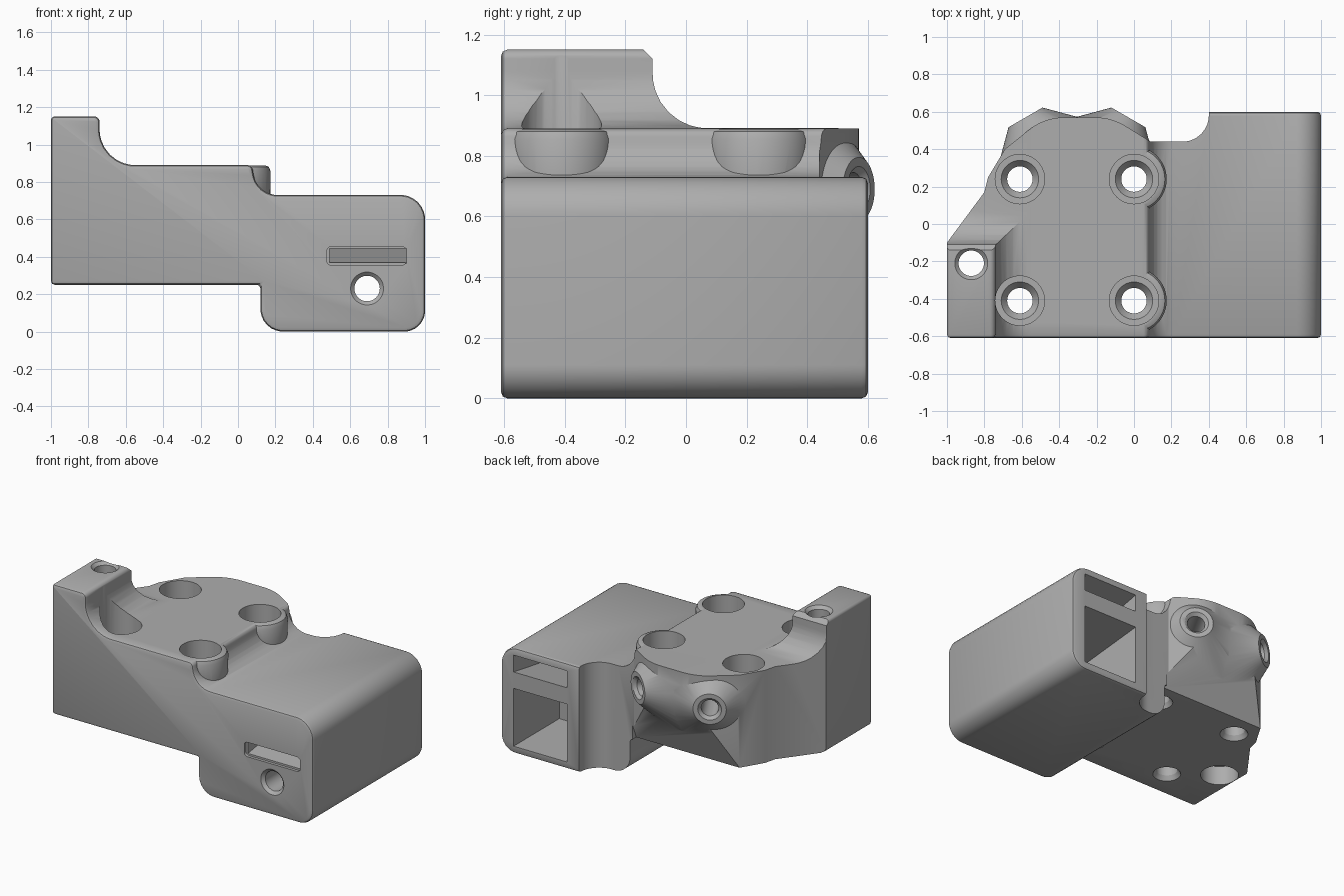
import bpy, bmesh, math
from mathutils import Vector, Matrix

if "Cube" in bpy.data.objects:
    bpy.data.objects.remove(bpy.data.objects["Cube"])


def rounded(corners, steps=8):
    """Polygon from (a, b) or (a, b, radius) corners, with arcs at radii."""
    pts = []
    for i, corner in enumerate(corners):
        p = Vector(corner[:2])
        if len(corner) < 3:
            pts.append(p)
            continue
        before, after = corners[i - 1], corners[(i + 1) % len(corners)]
        d1 = (Vector(before[:2]) - p).normalized()
        d2 = (Vector(after[:2]) - p).normalized()
        r, half = corner[2], d1.angle(d2) / 2
        centre = p + (d1 + d2).normalized() * r / math.sin(half)
        t = r / math.tan(half)
        a, b = p + d1 * t - centre, p + d2 * t - centre
        for k in range(steps + 1):
            pts.append(centre + a.lerp(b, k / steps).normalized() * r)
    return pts


def make(name, bm):
    bmesh.ops.recalc_face_normals(bm, faces=bm.faces)
    mesh = bpy.data.meshes.new(name)
    bm.to_mesh(mesh)
    bm.free()
    obj = bpy.data.objects.new(name, mesh)
    bpy.context.collection.objects.link(obj)
    return obj


def prism(name, corners, axis, lo, hi):
    """Extrude a polygon along the x, y or z axis."""
    place = {"x": lambda p, h: (h, p[0], p[1]),
             "y": lambda p, h: (p[0], h, p[1]),
             "z": lambda p, h: (p[0], p[1], h)}[axis]
    bm = bmesh.new()
    pts = rounded(corners)
    rings = [[bm.verts.new(place(p, h)) for p in pts] for h in (lo, hi)]
    for ring in rings:
        bm.faces.new(ring)
    for i in range(len(pts)):
        bm.faces.new((rings[0][i - 1], rings[0][i], rings[1][i], rings[1][i - 1]))
    return make(name, bm)


def lathe(name, profile, matrix, sides=48):
    """Turn (radius, height) points into a closed solid."""
    bm = bmesh.new()
    rings = [[bm.verts.new(matrix @ Vector((r * math.cos(math.tau * k / sides),
                                            r * math.sin(math.tau * k / sides), h)))
              for k in range(sides)] for r, h in profile]
    bm.faces.new(rings[0])
    bm.faces.new(rings[-1])
    for low, high in zip(rings, rings[1:]):
        for k in range(sides):
            bm.faces.new((low[k - 1], low[k], high[k], high[k - 1]))
    return make(name, bm)


def bake(obj):
    graph = bpy.context.evaluated_depsgraph_get()
    mesh = bpy.data.meshes.new_from_object(obj.evaluated_get(graph))
    obj.modifiers.clear()
    obj.data = mesh


def combine(obj, tool, operation):
    mod = obj.modifiers.new("combine", "BOOLEAN")
    mod.operation, mod.solver, mod.object = operation, "EXACT", tool
    bake(obj)
    bpy.data.objects.remove(tool)


def at(x, y, z=0):
    return Matrix.Translation((x, y, z))


TOP = 0.89

# Stepped side-to-side profile with chamfered front and back rims
body = prism("bracket_body", [
    (-1, 0.25), (0.12, 0.25), (0.12, 0, 0.12), (1, 0, 0.11), (1, 0.73, 0.13),
    (0.1, 0.73, 0.13), (0.075, TOP, 0.03), (-0.74, TOP, 0.19),
    (-0.74, 1.15, 0.03), (-1, 1.15, 0.02)], "y", -0.61, 0.6)
bevel = body.modifiers.new("rim", "BEVEL")
bevel.width, bevel.segments = 0.02, 2
bevel.limit_method, bevel.angle_limit = "ANGLE", 0.6
bevel.use_clamp_overlap = False
bake(body)

# Plan outline
combine(body, prism("plan_outline", [
    (-1.2, -0.8), (1.2, -0.8), (1.2, 0.8), (0.4, 0.8), (0.4, 0.44, 0.14),
    (0.09, 0.44), (-0.12, 0.57, 0.3), (-0.48, 0.57, 0.3), (-0.69, 0.4),
    (-0.78, 0.25), (-0.8, 0.17), (-1, -0.1), (-1.2, -0.1)],
    "z", -0.2, 1.4), "INTERSECT")

# Space behind the tower, and the slope under the rear lip
combine(body, prism("tower_cut", [
    (-0.15, 1.4), (-0.15, 1.16), (-0.11, 1.12), (-0.11, TOP + 0.001, 0.18),
    (0.8, TOP + 0.001), (0.8, 1.4)], "x", -1.3, 1.3), "DIFFERENCE")
combine(body, prism("lip_cut", [
    (0.4, 0.2), (0.4, 0.25), (0.57, 0.65), (0.8, 0.65), (0.8, 0.2)],
    "x", -1.2, 0.1), "DIFFERENCE")

# Collars round the screw pockets by the step
for y in (0.24, -0.41):
    combine(body, lathe("collar", [
        (0.17, 0.6), (0.175, 0.855), (0.165, 0.88), (0.145, TOP - 0.001)],
        at(0, y)), "UNION")

# Flared rear bosses at an angle, trimmed level with the deck
boss_frames = []
for x, side in ((-0.58, -1), (-0.03, 1)):
    outward = Vector((side * 0.5, math.sqrt(0.75), 0))
    frame = at(x, 0.57, 0.69) @ outward.to_track_quat("Z", "Y").to_matrix().to_4x4()
    boss_frames.append(frame)
    boss = lathe("rear_boss", [(0.355, -0.25), (0.115, -0.01), (0.105, 0)], frame)
    combine(boss, prism("trim", [(-2, -2), (2, -2), (2, 2), (-2, 2)],
                        "z", 0.26, TOP - 0.002), "INTERSECT")
    combine(body, boss, "UNION")
for frame in boss_frames:
    combine(body, lathe("boss_hole", [
        (0.055, -0.32), (0.055, -0.02), (0.075, 0), (0.075, 0.1)], frame), "DIFFERENCE")

# Four screw pockets with through holes
for x in (-0.61, 0):
    for y in (0.24, -0.41):
        combine(body, lathe("screw_pocket", [
            (0.087, -0.1), (0.087, 0.25), (0.068, 0.28), (0.068, 0.56),
            (0.1, 0.6), (0.132, 0.601), (0.132, 1.3)], at(x, y)), "DIFFERENCE")

# Tower hole with a wider recess underneath
combine(body, lathe("tower_hole", [
    (0.118, 0.1), (0.118, 0.38), (0.068, 0.381), (0.068, 1.13),
    (0.088, 1.15), (0.088, 1.3)], at(-0.87, -0.21)), "DIFFERENCE")

# Sloping slot through the box, and the rear pocket below it
combine(body, prism("strap_slot", [
    (-0.7, 0.35), (-0.7, 0.44), (-0.59, 0.445), (0.7, 0.7), (0.7, 0.58)],
    "x", 0.49, 0.9), "DIFFERENCE")
combine(body, prism("slot_rim", [
    (0.475, 0.355, 0.025), (0.9, 0.355, 0.025), (0.9, 0.455, 0.025),
    (0.475, 0.455, 0.025)], "y", -0.7, -0.59), "DIFFERENCE")
combine(body, prism("rear_pocket", [
    (0.7, 0.05), (0.7, 0.46), (0.1, 0.4), (0.1, 0.05)], "x", 0.49, 0.9), "DIFFERENCE")

# Front hole into the rear pocket
combine(body, lathe("front_hole", [
    (0.088, -0.2), (0.088, 0), (0.068, 0.02), (0.068, 0.85)],
    at(0.69, -0.61, 0.23) @ Matrix.Rotation(-math.pi / 2, 4, "X")), "DIFFERENCE")

# Single plain colour
grey = bpy.data.materials.new("plain_grey")
grey.use_nodes = True
colour = (0.42, 0.42, 0.42, 1)
grey.diffuse_color = colour
grey.node_tree.nodes["Principled BSDF"].inputs["Base Color"].default_value = colour
body.data.materials.clear()
body.data.materials.append(grey)

bpy.ops.object.select_all(action="DESELECT")
body.select_set(True)
bpy.context.view_layer.objects.active = body
bpy.ops.object.shade_smooth_by_angle(angle=math.radians(30))
